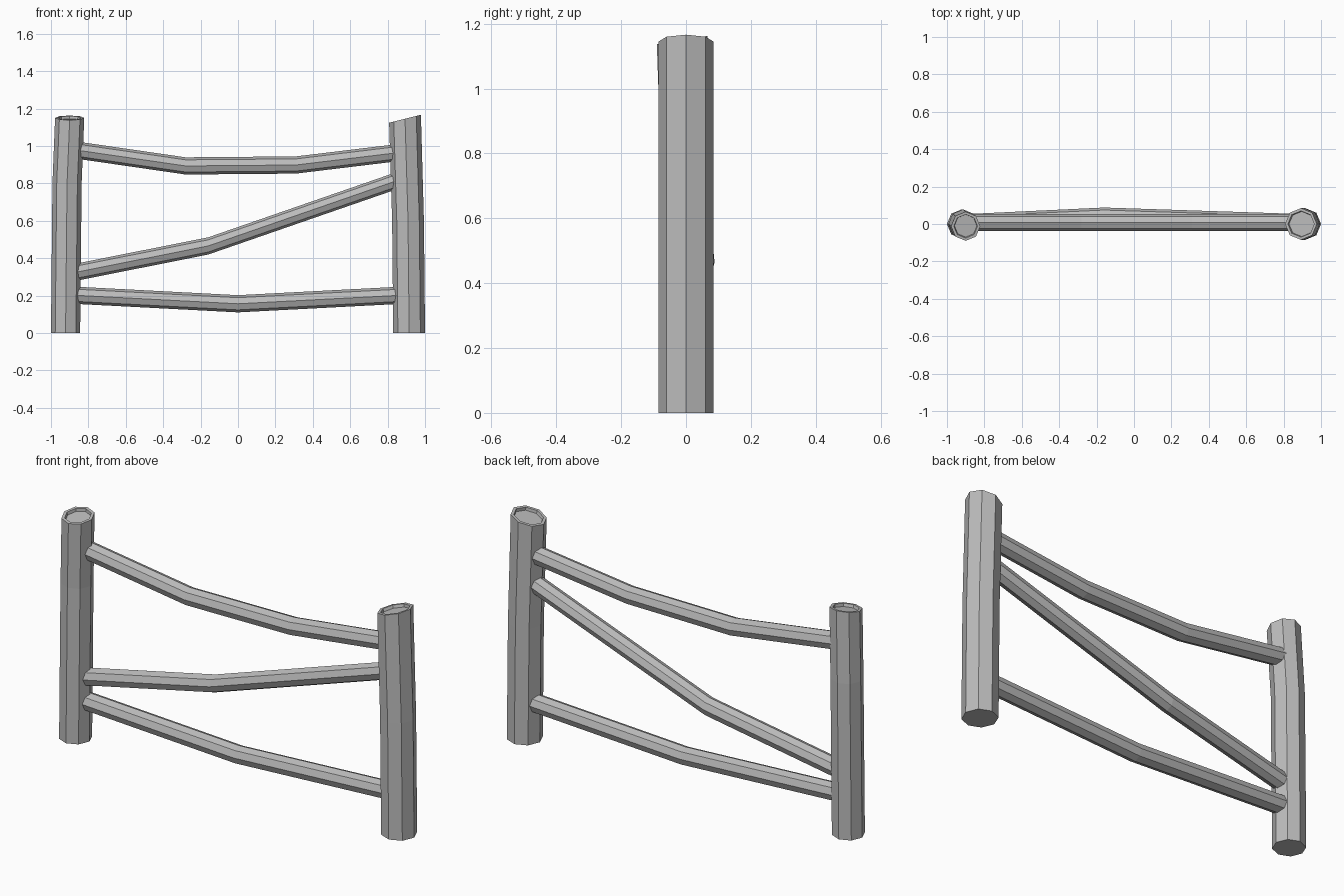
import bpy, bmesh
from math import cos, sin, pi
from mathutils import Vector

SIDES = 8

cube = bpy.data.objects.get("Cube")
if cube:
    bpy.data.objects.remove(cube)

grey = bpy.data.materials.new("weathered_grey")
grey.use_nodes = True
COLOUR = (0.5, 0.5, 0.5, 1)
grey.diffuse_color = COLOUR
grey.node_tree.nodes["Principled BSDF"].inputs["Base Color"].default_value = COLOUR


def loft(name, rings, recess=None):
    """Skin a list of octagonal rings, with an optional sunken end cap."""
    bm = bmesh.new()
    loops = [[bm.verts.new(p) for p in ring] for ring in rings]
    for a, b in zip(loops, loops[1:]):
        for i in range(SIDES):
            j = (i + 1) % SIDES
            bm.faces.new((a[i], a[j], b[j], b[i]))
    bm.faces.new(loops[0][::-1])
    cap = bm.faces.new(loops[-1])
    bmesh.ops.recalc_face_normals(bm, faces=bm.faces)
    if recess:
        bmesh.ops.inset_region(bm, faces=[cap], thickness=recess)
        bmesh.ops.inset_region(bm, faces=[cap], thickness=0.003, depth=-recess)
    mesh = bpy.data.meshes.new(name)
    bm.to_mesh(mesh)
    bm.free()
    mesh.materials.append(grey)
    obj = bpy.data.objects.new(name, mesh)
    bpy.context.collection.objects.link(obj)


def octagon(centre, radius, u, v):
    return [Vector(centre) + radius * (cos(a) * Vector(u) + sin(a) * Vector(v))
            for a in (2 * pi * i / SIDES for i in range(SIDES))]


def post(name, path, radius, slope_x, slope_y):
    """Upright log whose top is cut at a slant."""
    rings = [octagon(c, radius, (1, 0, 0), (0, 1, 0)) for c in path[:-1]]
    rings.append(octagon(path[-1], radius, (1, 0, slope_x), (0, 1, slope_y)))
    loft(name, rings, recess=0.015)


def rail(name, path, radius=0.046):
    """Cross log running between the posts."""
    loft(name, [octagon(c, radius, (0, 1, 0), (0, 0, 1)) for c in path])


# Posts
post("right_post", [(-0.922, 0, 0), (-0.914, 0, 0.8), (-0.9, -0.012, 1.15)],
     0.078, 0, 0.16)
post("left_post", [(0.915, 0, 0), (0.909, 0, 0.6), (0.893, 0, 1.145)],
     0.085, 0.25, 0)

# Rails
rail("top_rail", [(-0.88, 0.008, 0.98), (-0.28, 0.008, 0.893),
                  (0.31, 0.008, 0.898), (0.88, 0.008, 0.967)])
rail("diagonal_rail", [(-0.88, 0.008, 0.322), (-0.16, 0.042, 0.465),
                       (0.88, 0.008, 0.825)])
rail("bottom_rail", [(-0.88, 0.008, 0.202), (0, 0.008, 0.156),
                     (0.88, 0.008, 0.202)])
